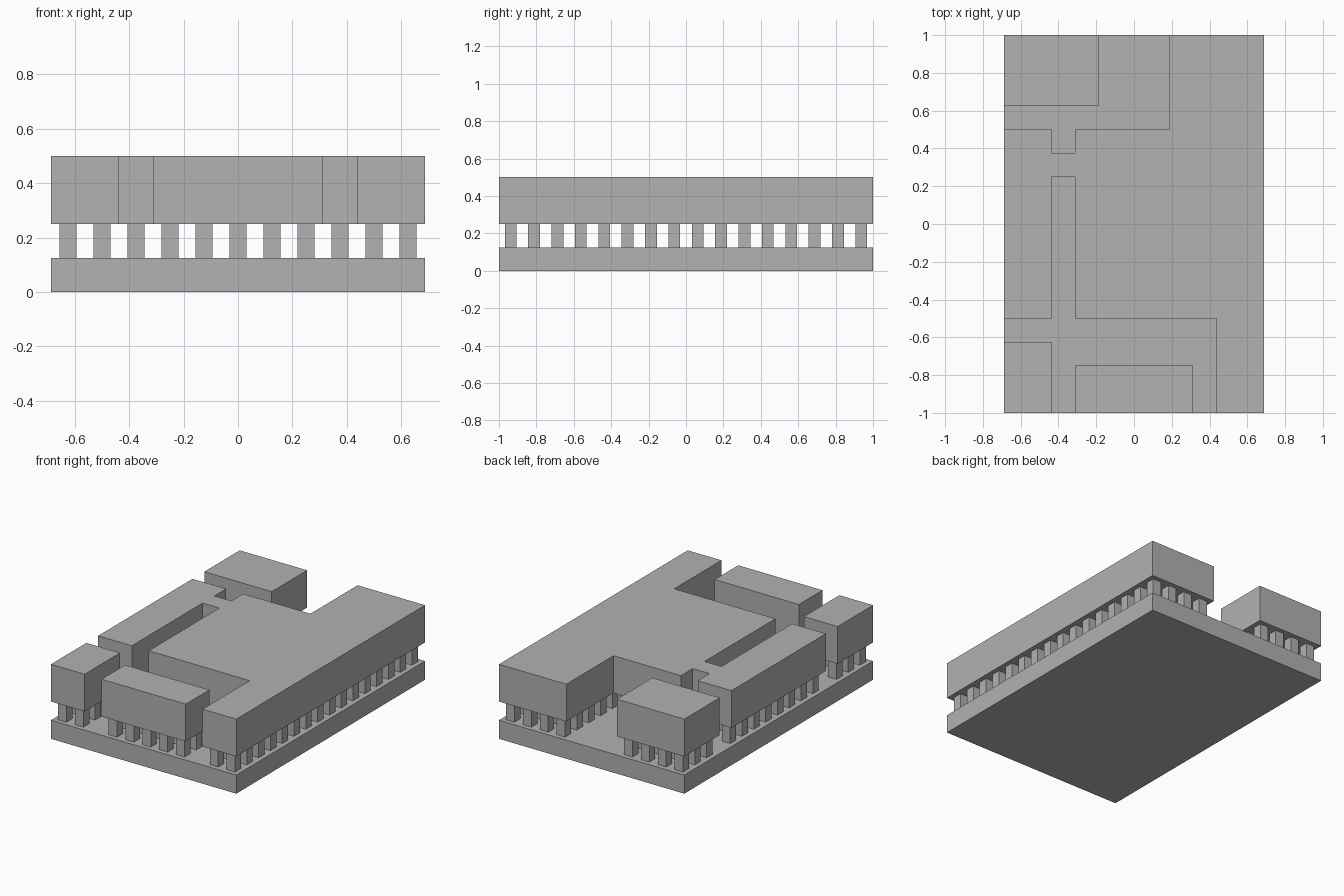
import bpy
import bmesh
from mathutils import Vector

cube = bpy.data.objects.get("Cube")
if cube:
    bpy.data.objects.remove(cube, do_unlink=True)

CELL = 0.125  # plan grid pitch; outlines below are in cells

grey = bpy.data.materials.new("plain grey")
grey.use_nodes = True
grey.diffuse_color = (0.445, 0.445, 0.445, 1)
grey.node_tree.nodes["Principled BSDF"].inputs["Base Color"].default_value = grey.diffuse_color


def add_prism(bm, outline, bottom, top):
    """Extrude a counter-clockwise plan outline from bottom to top."""
    verts = [bm.verts.new((x * CELL, y * CELL, bottom)) for x, y in outline]
    face = bm.faces.new(verts)
    result = bmesh.ops.extrude_face_region(bm, geom=[face], use_keep_orig=True)
    moved = [v for v in result["geom"] if isinstance(v, bmesh.types.BMVert)]
    bmesh.ops.translate(bm, verts=moved, vec=Vector((0, 0, top - bottom)))


def finish(name, bm):
    bmesh.ops.recalc_face_normals(bm, faces=bm.faces[:])
    mesh = bpy.data.meshes.new(name)
    bm.to_mesh(mesh)
    bm.free()
    mesh.materials.append(grey)
    bpy.context.collection.objects.link(bpy.data.objects.new(name, mesh))


def rect(x0, y0, x1, y1):
    return [(x0, y0), (x1, y0), (x1, y1), (x0, y1)]


def inside(x, y, outline):
    """Even-odd test of a point against an outline."""
    hit = False
    for (ax, ay), (bx, by) in zip(outline, outline[1:] + outline[:1]):
        if (ay > y) != (by > y) and x < ax + (y - ay) * (bx - ax) / (by - ay):
            hit = not hit
    return hit


# Upper blocks, seen in plan
blocks = {
    "main_block": [(-5.5, -4), (-3.5, -4), (-3.5, 2), (-2.5, 2), (-2.5, -4),
                   (3.5, -4), (3.5, -8), (5.5, -8), (5.5, 8), (1.5, 8),
                   (1.5, 4), (-2.5, 4), (-2.5, 3), (-3.5, 3), (-3.5, 4), (-5.5, 4)],
    "front_corner_block": rect(-5.5, -8, -3.5, -5),
    "front_middle_block": rect(-2.5, -8, 2.5, -6),
    "back_corner_block": rect(-5.5, 5, -1.5, 8),
}

# Base slab
bm = bmesh.new()
add_prism(bm, rect(-5.5, -8, 5.5, 8), 0, 0.125)
finish("base_slab", bm)

# Each block stands on one square post per covered grid cell
for name, outline in blocks.items():
    bm = bmesh.new()
    add_prism(bm, outline, 0.25, 0.5)
    finish(name, bm)

    bm = bmesh.new()
    for i in range(-5, 6):
        for j in range(-8, 8):
            y = j + 0.5
            if inside(i, y, outline):
                add_prism(bm, rect(i - 0.25, y - 0.25, i + 0.25, y + 0.25), 0.125, 0.25)
    finish(name + "_posts", bm)
